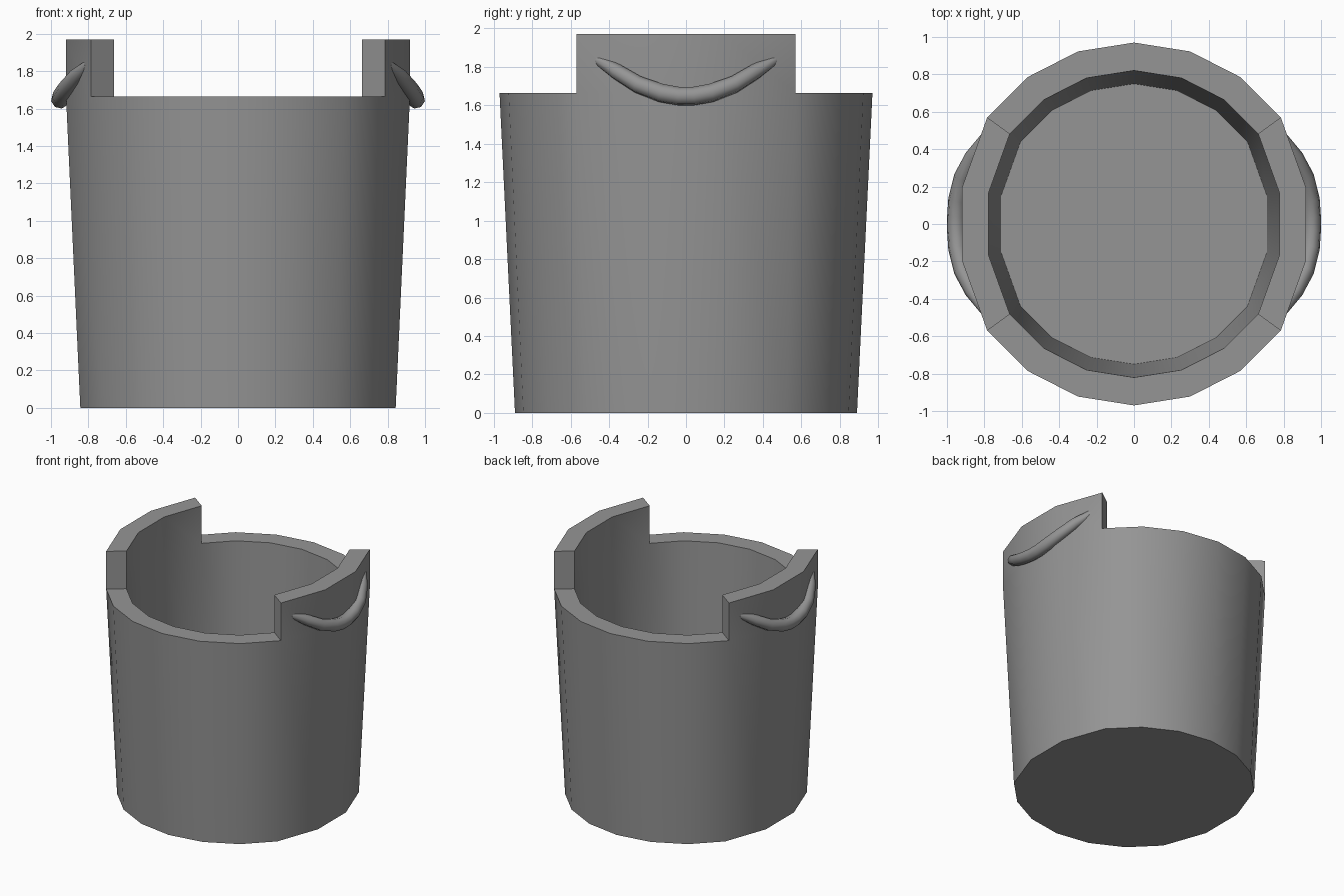
import bpy, bmesh
from math import sin, cos, radians, pi

if "Cube" in bpy.data.objects:
    bpy.data.objects.remove(bpy.data.objects["Cube"])

# Angles from the +y axis: 18 degree steps front and back, 24 degree steps on the sides
half = [(0, .97), (18, .97), (36, .97), (54, .97), (78, .94), (102, .94), (126, .97), (144, .97), (162, .97)]
stations = half + [(a + 180, r) for a, r in half]
N = len(stations)
RIM, TOP, FLOOR = 1.665, 1.97, 0.10

grey = bpy.data.materials.new("dark_grey")
grey.diffuse_color = (.3, .3, .3, 1)
grey.use_nodes = True
grey.node_tree.nodes["Principled BSDF"].inputs["Base Color"].default_value = grey.diffuse_color

bm = bmesh.new()


def ring(scale, z):
    return [bm.verts.new((r * scale * sin(radians(a)), r * scale * cos(radians(a)), z))
            for a, r in stations]


def bridge(a, b):
    return [bm.faces.new((a[i], a[(i + 1) % N], b[(i + 1) % N], b[i])) for i in range(N)]


# Bucket: tapered outside, thick rim, tapered inside and floor
outer_base, outer_rim = ring(.917, 0), ring(1, RIM)
inner_rim, inner_floor = ring(.846, RIM), ring(.773, FLOOR)
bm.faces.new(outer_base)
bridge(outer_base, outer_rim)
rim = bridge(outer_rim, inner_rim)
bridge(inner_rim, inner_floor)
bm.faces.new(inner_floor)

# Raised rim sections on the left and right
raised = [f for f in rim if abs(f.calc_center_median().x) > .74]
ext = bmesh.ops.extrude_face_region(bm, geom=raised)
bmesh.ops.translate(bm, vec=(0, 0, TOP - RIM),
                    verts=[g for g in ext["geom"] if isinstance(g, bmesh.types.BMVert)])
for f in raised:
    if f.is_valid:
        bm.faces.remove(f)
bmesh.ops.recalc_face_normals(bm, faces=bm.faces)

mesh = bpy.data.meshes.new("bucket")
bm.to_mesh(mesh)
bm.free()
mesh.materials.append(grey)
bucket = bpy.data.objects.new("bucket", mesh)
bpy.context.collection.objects.link(bucket)
bpy.context.view_layer.objects.active = bucket
bucket.select_set(True)
bpy.ops.object.shade_smooth_by_angle(angle=radians(30))

# Sagging rope handles, thinner at the ends, which sink into the wall
path = [(.80, .46, 1.835, .026), (.863, .36, 1.775, .042), (.918, .25, 1.708, .046),
        (.945, .13, 1.664, .049), (.951, .04, 1.648, .049)]
path += [(x, -y, z, r) for x, y, z, r in reversed(path)]
for name, turn in (("right_handle", 0), ("left_handle", pi)):
    curve = bpy.data.curves.new(name, "CURVE")
    curve.dimensions = "3D"
    curve.bevel_depth = 1
    curve.bevel_resolution = 2
    curve.use_fill_caps = True
    curve.materials.append(grey)
    spline = curve.splines.new("POLY")
    spline.points.add(len(path) - 1)
    for p, (x, y, z, r) in zip(spline.points, path):
        p.co = (x, y, z, 1)
        p.radius = r
    handle = bpy.data.objects.new(name, curve)
    handle.rotation_euler.z = turn
    bpy.context.collection.objects.link(handle)
